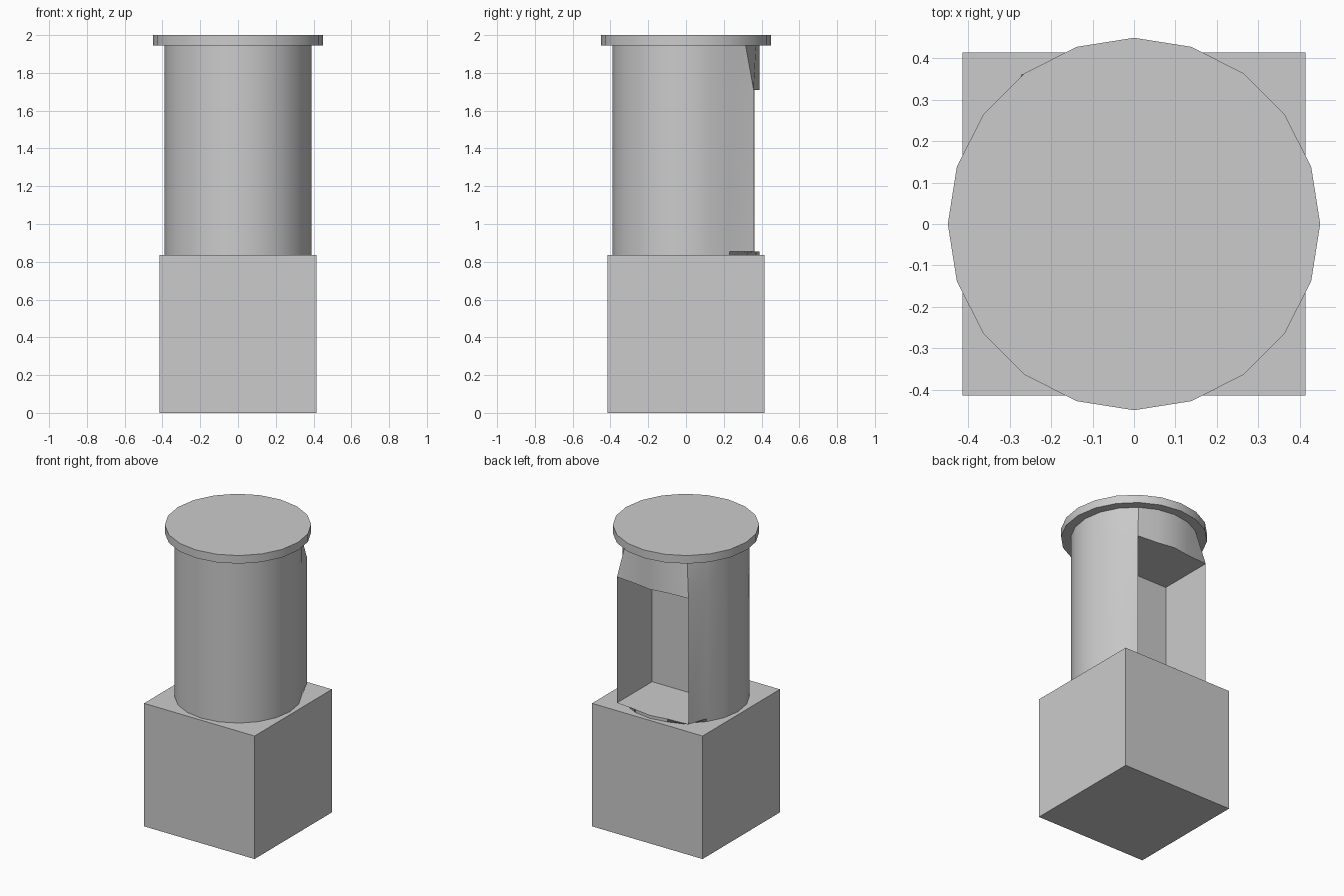
import bpy, bmesh
from math import cos, sin, radians

if "Cube" in bpy.data.objects:
    bpy.data.objects.remove(bpy.data.objects["Cube"])

SIDES = 20
HALF = 0.415                      # half width of the base block
Z_BASE, Z_SILL, Z_LINTEL, Z_TOP, Z_LID = 0.835, 0.855, 1.71, 1.945, 2.0
ALCOVE_BACK = -0.02
JAMBS = {3: (0.268, 0.358), 7: (-0.272, 0.362)}   # ring corners flared out to the opening


def smooth(obj):
    bpy.ops.object.select_all(action='DESELECT')
    obj.select_set(True)
    bpy.context.view_layer.objects.active = obj
    bpy.ops.object.shade_smooth_by_angle(angle=radians(30))


# Square base block
bpy.ops.mesh.primitive_cube_add(size=1, location=(0, 0, Z_BASE / 2))
base = bpy.context.object
base.name = "base_block"
base.scale = (2 * HALF, 2 * HALF, Z_BASE)
bpy.ops.object.transform_apply(location=False, rotation=False, scale=True)

# Round tower body with a rectangular alcove open to the back
bm = bmesh.new()


def ring(z, flared):
    pts = []
    for i in range(SIDES):
        a = radians(i * 360 / SIDES)
        x, y = 0.39 * cos(a), 0.39 * sin(a)
        if flared and i in JAMBS:
            x, y = JAMBS[i]
        pts.append(bm.verts.new((x, y, z)))
    return pts


rings = [ring(Z_BASE, False), ring(Z_SILL, True), ring(Z_LINTEL, True), ring(Z_TOP, False)]
for band, (low, high) in enumerate(zip(rings, rings[1:])):
    for i in range(SIDES):
        if band == 1 and 3 <= i < 7:
            continue              # opening
        j = (i + 1) % SIDES
        bm.faces.new((low[i], low[j], high[j], high[i]))
bm.faces.new(rings[0][::-1])
bm.faces.new(rings[3])

# Alcove floor, ceiling, side walls and back wall
sill, lintel = rings[1], rings[2]
fr, fl, cr, cl = [bm.verts.new((JAMBS[k][0], ALCOVE_BACK, z))
                  for z in (Z_SILL, Z_LINTEL) for k in (3, 7)]
bm.faces.new(sill[3:8] + [fl, fr])
bm.faces.new(lintel[3:8] + [cl, cr])
bm.faces.new((sill[3], fr, cr, lintel[3]))
bm.faces.new((sill[7], fl, cl, lintel[7]))
bm.faces.new((fr, fl, cl, cr))
bmesh.ops.recalc_face_normals(bm, faces=bm.faces)
mesh = bpy.data.meshes.new("tower_body")
bm.to_mesh(mesh)
bm.free()
body = bpy.data.objects.new("tower_body", mesh)
bpy.context.collection.objects.link(body)
smooth(body)

# Flat disc lid
bm = bmesh.new()
low, high = [[bm.verts.new((0.45 * cos(radians(18 * i)), 0.45 * sin(radians(18 * i)), z))
              for i in range(SIDES)] for z in (Z_TOP, Z_LID)]
bm.faces.new(low[::-1])
bm.faces.new(high)
for i in range(SIDES):
    j = (i + 1) % SIDES
    bm.faces.new((low[i], low[j], high[j], high[i]))
mesh = bpy.data.meshes.new("lid")
bm.to_mesh(mesh)
bm.free()
lid = bpy.data.objects.new("lid", mesh)
bpy.context.collection.objects.link(lid)
smooth(lid)
